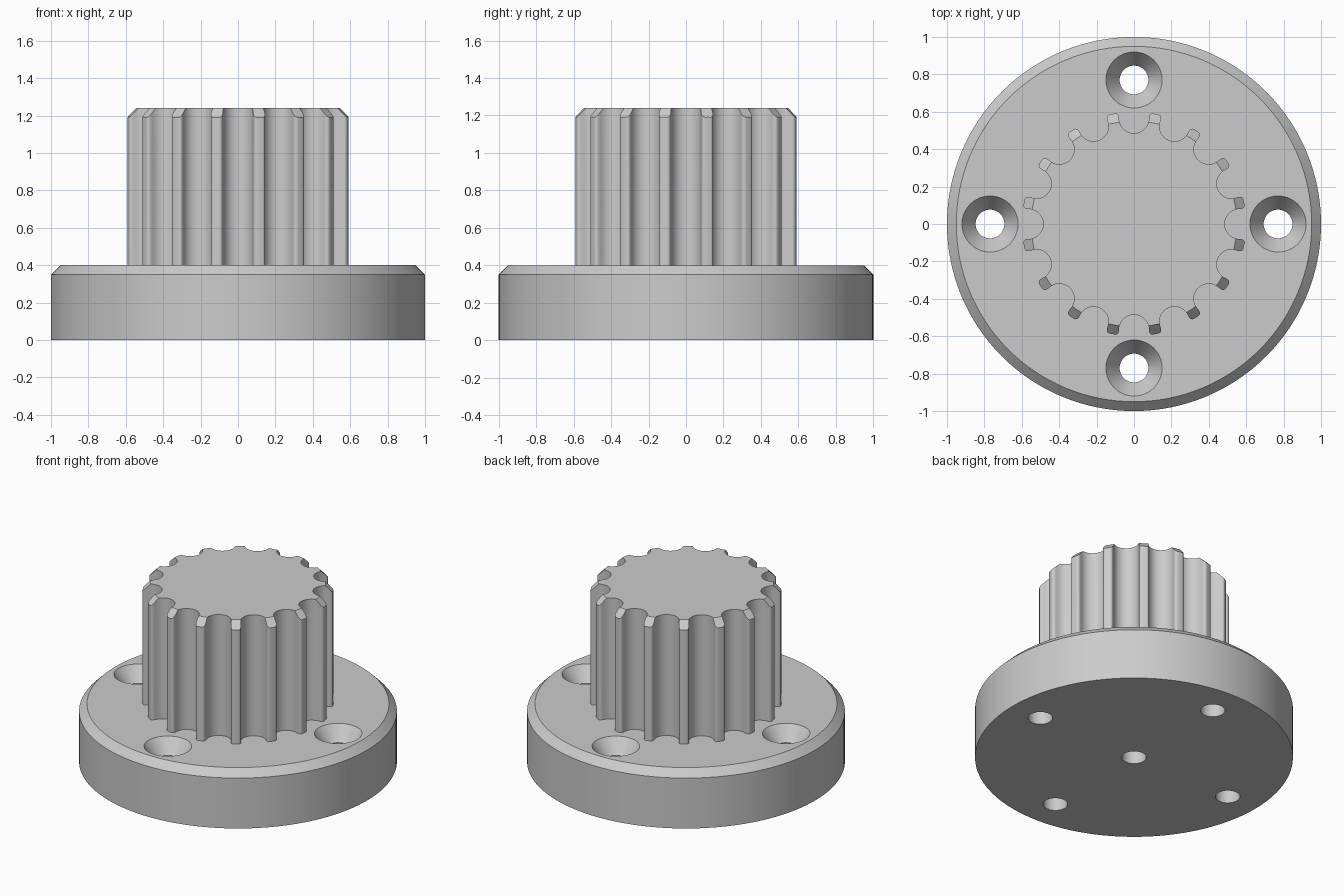
import bpy, bmesh
from math import sin, cos, pi, radians
from mathutils import Matrix, Vector

cube = bpy.data.objects.get("Cube")
if cube:
    bpy.data.objects.remove(cube)

TEETH = 16
STEP = 2 * pi / TEETH

grey = bpy.data.materials.new("machined_grey")
grey.use_nodes = True
grey.diffuse_color = (0.6, 0.6, 0.6, 1)
grey.node_tree.nodes["Principled BSDF"].inputs["Base Color"].default_value = (0.6, 0.6, 0.6, 1)


def finish(bm, name):
    bmesh.ops.recalc_face_normals(bm, faces=bm.faces)
    mesh = bpy.data.meshes.new(name)
    bm.to_mesh(mesh)
    bm.free()
    mesh.materials.append(grey)
    obj = bpy.data.objects.new(name, mesh)
    bpy.context.collection.objects.link(obj)
    return obj


def turned(name, profile, segments, centre=(0, 0)):
    """Closed solid of revolution from (radius, height) points."""
    bm = bmesh.new()
    rings = [[bm.verts.new((centre[0] + r * cos(2 * pi * i / segments),
                            centre[1] + r * sin(2 * pi * i / segments), z))
              for i in range(segments)] for r, z in profile]
    for low, high in zip(rings, rings[1:]):
        for i in range(segments):
            j = (i + 1) % segments
            bm.faces.new((low[i], low[j], high[j], high[i]))
    bm.faces.new(rings[0])
    bm.faces.new(rings[-1])
    return finish(bm, name)


def arc(cx, cy, r, start, end, steps):
    return [Vector((cx + r * cos(radians(start + (end - start) * i / steps)),
                    cy + r * sin(radians(start + (end - start) * i / steps))))
            for i in range(steps + 1)]


def splined_bar(name, bottom, top):
    """Round grooves alternating with teeth that have rounded corners."""
    groove = arc(0.565, 0, 0.08, 270, 90, 18)
    tooth = arc(0.582, -0.0145, 0.0175, -90, 0, 5) + arc(0.582, 0.0145, 0.0175, 0, 90, 5)
    bm = bmesh.new()
    outline = []
    for k in range(TEETH):
        for part, turn in ((groove, k * STEP), (tooth, (k + 0.5) * STEP)):
            rot = Matrix.Rotation(turn, 2)
            outline += [bm.verts.new((*(rot @ p), bottom)) for p in part]
    face = bm.faces.new(outline)
    new = bmesh.ops.extrude_face_region(bm, geom=[face])["geom"]
    bmesh.ops.translate(bm, vec=(0, 0, top - bottom),
                        verts=[g for g in new if isinstance(g, bmesh.types.BMVert)])
    return finish(bm, name)


def combine(target, tool, operation):
    tool.hide_render = True
    mod = target.modifiers.new(operation.lower(), 'BOOLEAN')
    mod.operation = operation
    mod.solver = 'EXACT'
    mod.object = tool
    bpy.context.view_layer.objects.active = target
    bpy.ops.object.modifier_apply(modifier=mod.name)
    bpy.data.objects.remove(tool)


# Splined shaft with a chamfered tip
shaft = splined_bar("splined_shaft", 0.2, 1.3)
combine(shaft, turned("tip_blank", [(0.65, 0.1), (0.65, 1.14), (0.55, 1.24)], 128), 'INTERSECT')

# Round flange with a chamfered rim, joined to the shaft
flange = turned("splined_flange", [(1, 0), (1, 0.35), (0.95, 0.4)], 128)
combine(flange, shaft, 'UNION')

# Countersunk screw holes
for k in range(4):
    spot = (0.77 * cos(k * pi / 2), 0.77 * sin(k * pi / 2))
    profile = [(0.077, -0.1), (0.077, 0.3), (0.15, 0.4), (0.15, 0.5)]
    combine(flange, turned("screw_cutter", profile, 48, spot), 'DIFFERENCE')

# Blind bore in the underside
combine(flange, turned("bore_cutter", [(0.077, -0.1), (0.077, 0.8)], 48), 'DIFFERENCE')

# One material and crisp edges
flange.data.materials.clear()
flange.data.materials.append(grey)
for poly in flange.data.polygons:
    poly.material_index = 0
bpy.ops.object.select_all(action='DESELECT')
flange.select_set(True)
bpy.context.view_layer.objects.active = flange
bpy.ops.object.shade_smooth_by_angle(angle=radians(30))
